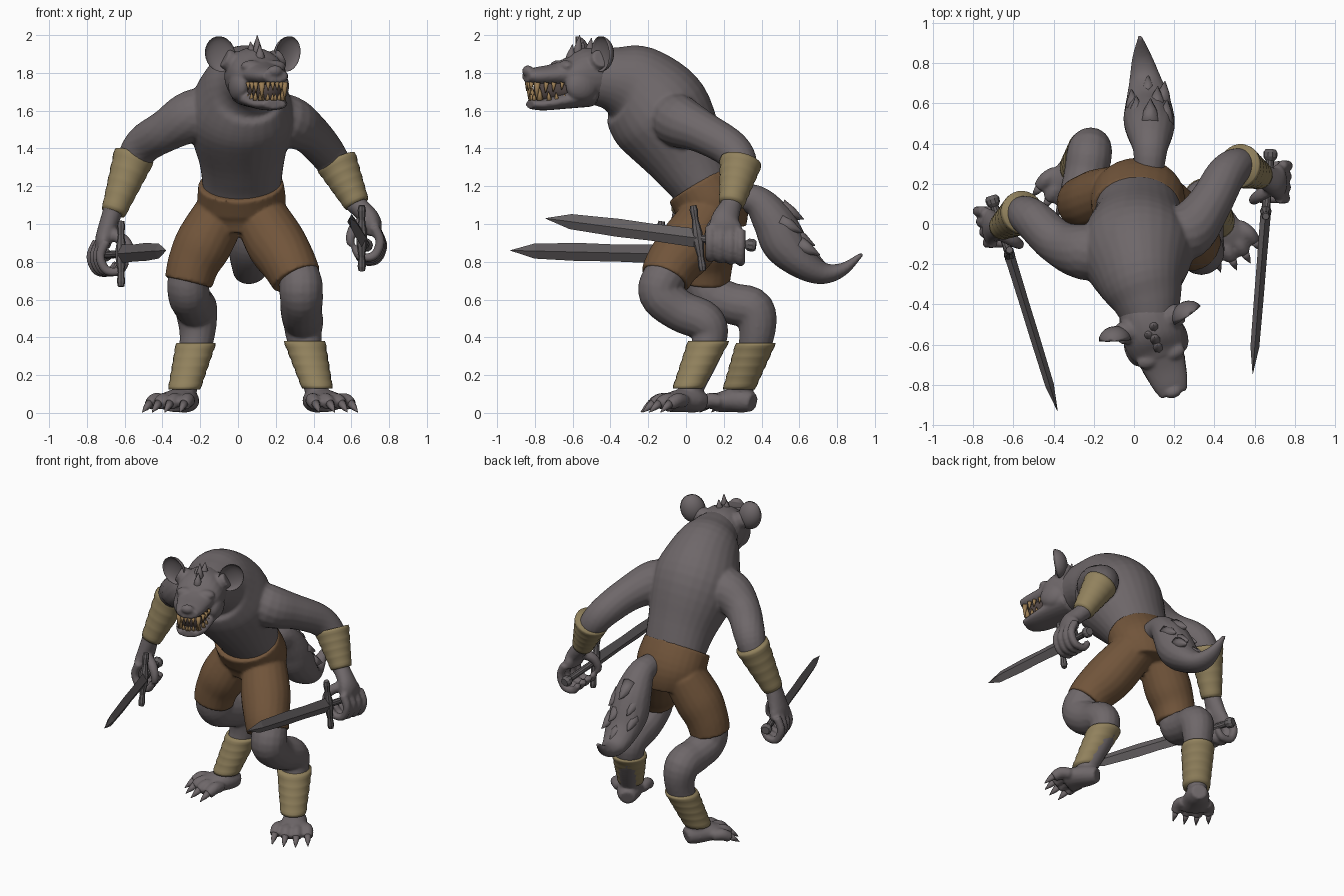
import bpy, bmesh, math
from mathutils import Vector, Matrix

def material(name, rgb):
    m = bpy.data.materials.new(name)
    m.diffuse_color = (*rgb, 1)
    return m

FUR = material("grey_fur", (0.156, 0.136, 0.142))
CLOTH = material("brown_cloth", (0.165, 0.090, 0.043))
WRAP = material("tan_wrap", (0.285, 0.222, 0.110))
STEEL = material("dark_steel", (0.125, 0.114, 0.118))
TOOTH = material("yellow_tooth", (0.320, 0.200, 0.085))
MOUTH = material("dark_mouth", (0.085, 0.064, 0.060))
I4 = Matrix.Identity(4)

def tube(bm, pts, n=16, smooth=True, M=I4, ref=(1, 0, 0), axis=None):
    """Loft of elliptic rings; each point is x, y, z, radius_u[, radius_v]."""
    P = [Vector((*p, p[3])) if len(p) == 4 else Vector(p) for p in pts]
    if smooth:                                   # Catmull-Rom refinement
        Q = []
        for i in range(len(P) - 1):
            a, b, c, d = P[max(i - 1, 0)], P[i], P[i + 1], P[min(i + 2, len(P) - 1)]
            for k in range(5):
                t = k / 5
                Q.append(0.5 * (2 * b + (c - a) * t + (2 * a - 5 * b + 4 * c - d) * t * t
                                + (3 * b - a - 3 * c + d) * t ** 3))
        P = Q + [P[-1]]
    ref, rings = Vector(ref), []
    for i, p in enumerate(P):
        t = (P[min(i + 1, len(P) - 1)].to_3d() - P[max(i - 1, 0)].to_3d()).normalized()
        t = Vector(axis) if axis else t
        v = t.cross(ref).normalized()
        u = v.cross(t)
        c = Vector(p[:3])
        rings.append([bm.verts.new(M @ (c + u * math.cos(a) * max(p[3], .001) + v * math.sin(a) * max(p[4], .001)))
                      for a in (2 * math.pi * k / n for k in range(n))])
    for r, s in zip(rings, rings[1:]):
        for k in range(n):
            bm.faces.new((r[k], r[(k + 1) % n], s[(k + 1) % n], s[k]))
    bm.faces.new(rings[0])
    bm.faces.new(rings[-1])

def spike(bm, a, b, r, M=I4):
    m = [(a[i] + b[i]) / 2 for i in range(3)]
    tube(bm, [(*a, r), (*m, r * .65), (*b, .002)], 8, False, M)

def ball(bm, c, r, M=I4):
    S = Matrix.Diagonal((*r, 1))
    return bmesh.ops.create_uvsphere(bm, u_segments=20, v_segments=12, radius=1,
                                     matrix=M @ Matrix.Translation(c) @ S)["verts"]

def finish(name, bm, mat, voxel=0, iters=4, smooth=True):
    bmesh.ops.recalc_face_normals(bm, faces=bm.faces)
    me = bpy.data.meshes.new(name)
    for f in bm.faces:
        f.smooth = smooth
    bm.to_mesh(me)
    bm.free()
    me.materials.append(mat)
    ob = bpy.data.objects.new(name, me)
    bpy.context.collection.objects.link(ob)
    if voxel:                                    # fuse the overlapping lofts
        r = ob.modifiers.new("fuse", 'REMESH')
        r.mode, r.voxel_size, r.use_smooth_shade = 'VOXEL', voxel, True
        s = ob.modifiers.new("soften", 'SMOOTH')
        s.factor, s.iterations = 0.5, iters
    return ob

# ---------- body: torso, arms, legs, tail ----------
body = bmesh.new()
tube(body, [(.09, -.5, 1.775, .13, .14), (.065, -.38, 1.765, .175, .175), (.035, -.27, 1.72, .225, .238),
            (.015, -.13, 1.57, .28, .275), (.02, .02, 1.33, .225, .205), (.02, .1, 1.18, .205, .165),
            (.02, .16, 1.02, .18, .15)], 28)
tube(body, [(-.08, -.13, 1.6, .13), (-.24, -.14, 1.57, .14), (-.38, -.09, 1.495, .112), (-.5, .02, 1.42, .102),
            (-.56, .05, 1.32, .088), (-.63, .01, 1.17, .065), (-.665, -.02, 1.07, .055)])
tube(body, [(.1, -.08, 1.58, .13), (.26, -.04, 1.545, .14), (.37, .09, 1.485, .112), (.455, .24, 1.395, .1),
            (.52, .29, 1.3, .088), (.58, .265, 1.19, .068), (.635, .235, 1.09, .055)])
tube(body, [(.12, .1, 1, .12), (.31, -.1, .74, .115), (.335, -.135, .63, .115), (.335, -.03, .54, .11),
            (.345, .1, .48, .107), (.355, .12, .37, .09), (.42, .02, .11, .062)])
tube(body, [(-.1, .14, 1, .12), (-.25, .1, .74, .11), (-.26, .13, .63, .112), (-.24, .24, .58, .11),
            (-.22, .36, .54, .112), (-.22, .37, .38, .09), (-.285, .285, .11, .062)])
tube(body, [(.07, .2, 1.13, .07), (.08, .36, 1.13, .085, .08), (.08, .46, 1.02, .118, .11),
            (.075, .52, .9, .128, .12), (.07, .61, .8, .112, .09), (.055, .72, .74, .08, .06),
            (.04, .83, .76, .05, .035), (.03, .935, .845, .01)])

# ---------- feet with claws ----------
claws = bmesh.new()
for ankle, d in ((Vector((.42, .03, 0)), Vector((.46, -.89, 0))), (Vector((-.285, .29, 0)), Vector((-.5, -.87, 0)))):
    side = Vector((-d.y, d.x, 0))
    at = lambda f, s, z: tuple(ankle + d * f + side * s + Vector((0, 0, z)))
    tube(body, [(*at(-.075, 0, .055), .05, .048), (*at(-.02, 0, .065), .074, .064),
                (*at(.06, 0, .066), .088, .062), (*at(.14, 0, .054), .104, .05)])
    for s in (-1.5, -.5, .5, 1.5):
        reach = .215 - .014 * s * s
        tube(body, [(*at(.08, s * .048, .06), .036), (*at(reach - .05, s * .064, .068), .039),
                    (*at(reach, s * .07, .042), .034)], 10)
        spike(claws, at(reach, s * .07, .05), at(reach + .06, s * .076, .004), .024)
finish("toe_claws", claws, FUR)

# ---------- swords and the fists that hold them ----------
for side, s, wrist, pommel, tip in (("left", 1, (.63, .24, 1.1), (.68, .37, .885), (.59, -.745, 1.03)),
                                    ("right", -1, (-.66, -.015, 1.08), (-.71, .14, .835), (-.38, -.93, .86))):
    a, b = Vector(pommel), Vector(tip)
    d = (b - a).normalized()
    at = lambda f, *r: (*a.lerp(b, f), *r)
    sw = bmesh.new()
    tube(sw, [at(.28, .026, .05), at(.5, .024, .045), at(.65, .024, .048), at(.88, .022, .04), at(1, .001, .001)],
         4, False)
    tube(sw, [at(0, .026), at(.015, .036), at(.035, .034), at(.05, .021), at(.28, .021)], 10, False)
    g = a.lerp(b, .275)
    up = Vector((0, -.15 * s, 1)).normalized()
    tube(sw, [(*(g + up * h), r) for h, r in ((-.175, .017), (-.15, .022), (-.1, .017), (-.03, .028),
                                             (.03, .028), (.1, .017), (.15, .022), (.175, .017))], 8, False)
    finish(side + "_sword", sw, STEEL, smooth=False)
    c = a.lerp(b, .145)
    h = lambda x, z, f=0: tuple(c + d * f + Vector((s * x, 0, z)))
    tube(body, [(*wrist, .052, .055), (*h(.035, .12), .05, .075), (*h(.05, .07), .045, .09),
                (*h(.05, .03), .036, .085)])
    for i in range(4):
        f = (i - 1.5) * .055
        tube(body, [(*h(.06, .07, f), .027), (*h(.092, -.01, f), .026), (*h(.06, -.085, f), .025),
                    (*h(-.01, -.09, f), .024), (*h(-.045, -.04, f), .022)], 10, ref=(0, 1, 0))
    tube(body, [(*h(.02, .11, .03), .036), (*h(-.04, .07, .07), .032), (*h(-.065, .01, .09), .026),
                (*h(-.06, -.03, .09), .02)], 10, ref=(0, 1, 0))
finish("body", body, FUR, .0105, 3)

# ---------- trousers ----------
tr = bmesh.new()
tube(tr, [(.015, .07, 1.215, .226, .188), (.02, .14, 1.09, .232, .19), (.02, .16, .97, .18, .16)], 28)
tube(tr, [(.11, .13, 1.06, .14), (.2, .02, .9, .158), (.27, -.07, .79, .145), (.31, -.11, .71, .135)], 20)
tube(tr, [(-.09, .15, 1.06, .14), (-.18, .12, .9, .152), (-.235, .11, .79, .138), (-.262, .105, .69, .128)], 20)
finish("trousers", tr, CLOTH, .011, 2)

# ---------- forearm and shin wraps with rolled bands ----------
for name, p, r0, q, r1, axis in (("right_arm_wrap", (-.55, .06, 1.36), .112, (-.66, -.015, 1.06), .066, None),
                                 ("left_arm_wrap", (.52, .29, 1.33), .114, (.63, .24, 1.105), .068, None),
                                 ("right_shin_wrap", (-.222, .37, .37), .108, (-.285, .28, .125), .087, (0, 0, -1)),
                                 ("left_shin_wrap", (.352, .12, .38), .112, (.42, .01, .13), .083, (0, 0, -1))):
    w = bmesh.new()
    a, b, N = Vector(p), Vector(q), 15
    tube(w, [(*a.lerp(b, i / N), (r0 + (r1 - r0) * i / N) * (1.0 if i % 3 else .965)) for i in range(N + 1)],
         24, False, axis=axis)
    finish(name, w, WRAP)

# ---------- ragged tail fur ----------
tf = bmesh.new()
for x, y, z, k in ((.08, .54, 1.04, 1.2), (.15, .54, .97, 1.1), (.02, .56, .95, 1.1), (.11, .6, .9, 1.2),
                   (.0, .6, .86, 1), (.14, .64, .85, 1), (.07, .68, .8, .9)):
    spike(tf, (x, y - .04, z + .04), (x + .2 * (x - .07), y + .07 * k, z - .015), .045 * k)
finish("tail_fur", tf, FUR)

# ---------- head, built facing -y and then turned ----------
M = Matrix.Translation((.09, -.53, 1.75)) @ Matrix.Rotation(math.radians(19), 4, 'Z')
hd = bmesh.new()
tube(hd, [(0, .14, .02, .12, .13), (0, .06, .03, .15, .152), (0, -.03, .035, .155, .145), (0, -.1, .04, .142, .105),
          (0, -.15, .05, .11, .07)], 24, M=M)
tube(hd, [(0, -.06, .05, .135, .085), (0, -.19, .038, .108, .058), (0, -.28, .032, .09, .048),
          (0, -.335, .034, .068, .034)], 20, M=M)                                  # upper muzzle
tube(hd, [(0, .02, -.07, .13, .06), (0, -.11, -.09, .122, .05), (0, -.24, -.115, .1, .034),
          (0, -.315, -.115, .066, .025)], 20, M=M)                                 # lower jaw
ball(hd, (0, -.325, .06), (.042, .028, .03), M)                                    # nose
for s in (-1, 1):
    ball(hd, (s * .065, -.135, .085), (.06, .04, .032), M)                         # brow
    ball(hd, (s * .112, -.06, -.02), (.05, .09, .08), M)                           # cheek
    tube(hd, [(s * .06, .03, .08, .075), (s * .16, .035, .13, .052)], 12, M=M)     # ear root
finish("head", hd, FUR, .009, 3)

ears = bmesh.new()
for s in (-1, 1):                                                                  # cupped round ears
    E = M @ Matrix.Translation((s * .19, .015, .15)) @ Matrix.Rotation(s * .25, 4, 'Y') @ Matrix.Rotation(s * .3, 4, 'Z')
    for v in ball(ears, (0, 0, 0), (.08, .07, .095)):
        if v.co.y < -1e-4:
            v.co.y *= -.5
        v.co = E @ v.co
finish("ears", ears, FUR)

crest = bmesh.new()
for x, y, z, top in ((0, -.09, .1, .2), (.0, -.05, .12, .25), (-.02, -.02, .13, .215), (.012, .01, .13, .235)):
    spike(crest, (x, y, z), (x * 1.4, y + .015, top), .034, M)
finish("crest_tufts", crest, FUR)

mouth = bmesh.new()
tube(mouth, [(0, -.04, -.04, .1, .07), (0, -.18, -.04, .083, .07), (0, -.27, -.045, .064, .07)], 16, M=M)
finish("mouth_inside", mouth, MOUTH)

teeth = bmesh.new()
for s in (-1, 1):
    for x, y, size in ((.096, -.165, .7), (.09, -.21, .9), (.082, -.25, 1), (.064, -.295, 1.6),
                       (.036, -.316, .8), (.012, -.322, .75)):
        spike(teeth, (s * x, y, .0), (s * x, y - .004, .0 - .056 * size), .0145 * size ** .5, M)
        spike(teeth, (s * (x - .004), y + .018, -.095), (s * (x - .004), y + .013, -.095 + .046 * size),
              .0145 * size ** .5, M)
finish("teeth", teeth, TOOTH)
